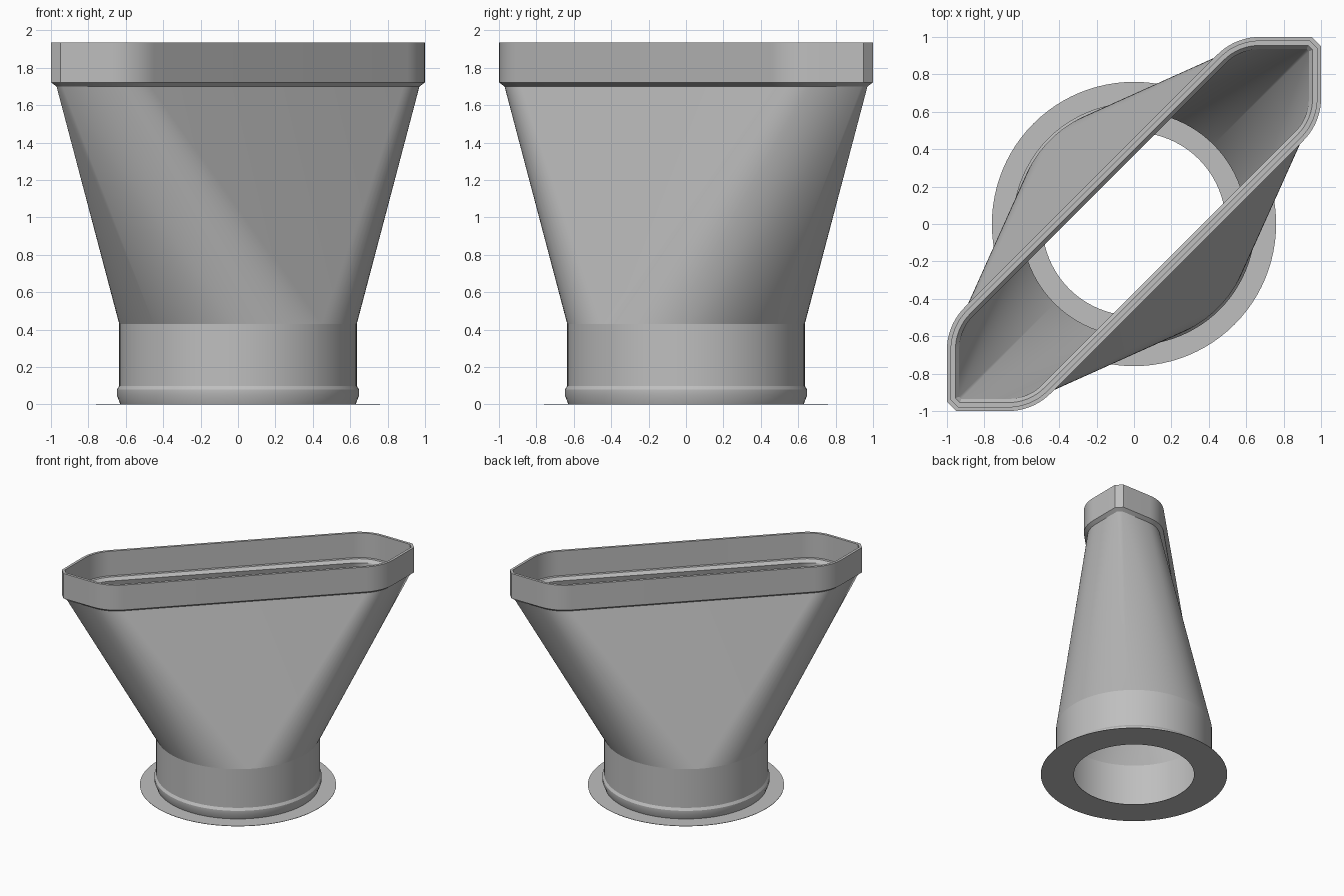
import bpy, bmesh
from math import sin, cos, pi, radians, sqrt

cube = bpy.data.objects.get("Cube")
if cube:
    bpy.data.objects.remove(cube)

grey = bpy.data.materials.new("plain grey")
grey.use_nodes = True
colour = (0.52, 0.52, 0.52, 1)
grey.diffuse_color = colour
grey.node_tree.nodes["Principled BSDF"].inputs["Base Color"].default_value = colour

SEGMENTS = 96
RIM_BOTTOM, RIM_TOP, COLLAR_TOP = 1.70, 1.935, 0.43
WALL = 0.045


def circle(r):
    return [(r * cos(2 * pi * i / SEGMENTS), r * sin(2 * pi * i / SEGMENTS))
            for i in range(SEGMENTS)]


def outline(d):
    """Long diagonal hexagon with rounded shoulders and clipped tips, inset by d."""
    radius, diagonal = 0.32, 0.46
    cx, cy = 1 - diagonal + radius * (sqrt(2) - 1), 1 - radius
    half = [(0.95 - (sqrt(2) - 1) * d, 1 - d)]
    for i in range(11):
        a = radians(90 + 4.5 * i)
        half.append((cx + (radius - d) * cos(a), cy + (radius - d) * sin(a)))
    half += [(-y, -x) for x, y in reversed(half)]
    return half + [(-x, -y) for x, y in half]


def finish(name, bm, angle=30):
    mesh = bpy.data.meshes.new(name)
    bm.to_mesh(mesh)
    bm.free()
    obj = bpy.data.objects.new(name, mesh)
    bpy.context.collection.objects.link(obj)
    mesh.materials.append(grey)
    bpy.ops.object.select_all(action='DESELECT')
    obj.select_set(True)
    bpy.context.view_layer.objects.active = obj
    bpy.ops.object.shade_smooth_by_angle(angle=radians(angle))
    return obj


def ring_stack(name, shape, profile):
    """Closed ring swept from a (size, height) profile."""
    bm = bmesh.new()
    rings = [[bm.verts.new((x, y, z)) for x, y in shape(s)] for s, z in profile]
    for a, b in zip(rings, rings[1:] + rings[:1]):
        n = len(a)
        for i in range(n):
            j = (i + 1) % n
            bm.faces.new((a[i], a[j], b[j], b[i]))
    bmesh.ops.recalc_face_normals(bm, faces=bm.faces)
    return finish(name, bm)


def transition(name, inset, r, inward=False):
    """Skin stretched between the round collar and the long rim, open at both ends."""
    bm = bmesh.new()
    for pts, z in ((circle(r), COLLAR_TOP), (outline(inset), RIM_BOTTOM)):
        for x, y in pts:
            bm.verts.new((x, y, z))
    bmesh.ops.convex_hull(bm, input=bm.verts[:])
    caps = [f for f in bm.faces
            if max(v.co.z for v in f.verts) - min(v.co.z for v in f.verts) < 0.01]
    bmesh.ops.delete(bm, geom=caps, context='FACES')
    bmesh.ops.recalc_face_normals(bm, faces=bm.faces)
    # Make the skin face outward, or inward for the lining
    side = sum(f.normal.x * f.calc_center_median().x + f.normal.y * f.calc_center_median().y
               for f in bm.faces)
    if (side < 0) != inward:
        bmesh.ops.reverse_faces(bm, faces=bm.faces[:])
    return finish(name, bm, 20)


# Flat flange on the floor
ring_stack("base_flange", circle, [(0.49, 0), (0.76, 0), (0.76, 0.003), (0.49, 0.003)])

# Round collar with a raised bead near its foot
ring_stack("round_collar", circle, [
    (0.60, 0.003), (0.63, 0.003), (0.648, 0.05), (0.648, 0.08),
    (0.635, 0.10), (0.635, COLLAR_TOP), (0.60, COLLAR_TOP)])

# Funnel body, outside and lining
transition("funnel_outside", 0.03, 0.635)
transition("funnel_lining", WALL + 0.02, 0.60, inward=True)

# Long socket rim with an inner shelf
ring_stack("socket_rim", outline, [
    (0.03, RIM_BOTTOM), (0, RIM_BOTTOM + 0.022), (0, RIM_TOP), (0.022, RIM_TOP),
    (0.022, RIM_BOTTOM + 0.025), (WALL, RIM_BOTTOM + 0.025), (WALL + 0.02, RIM_BOTTOM)])
